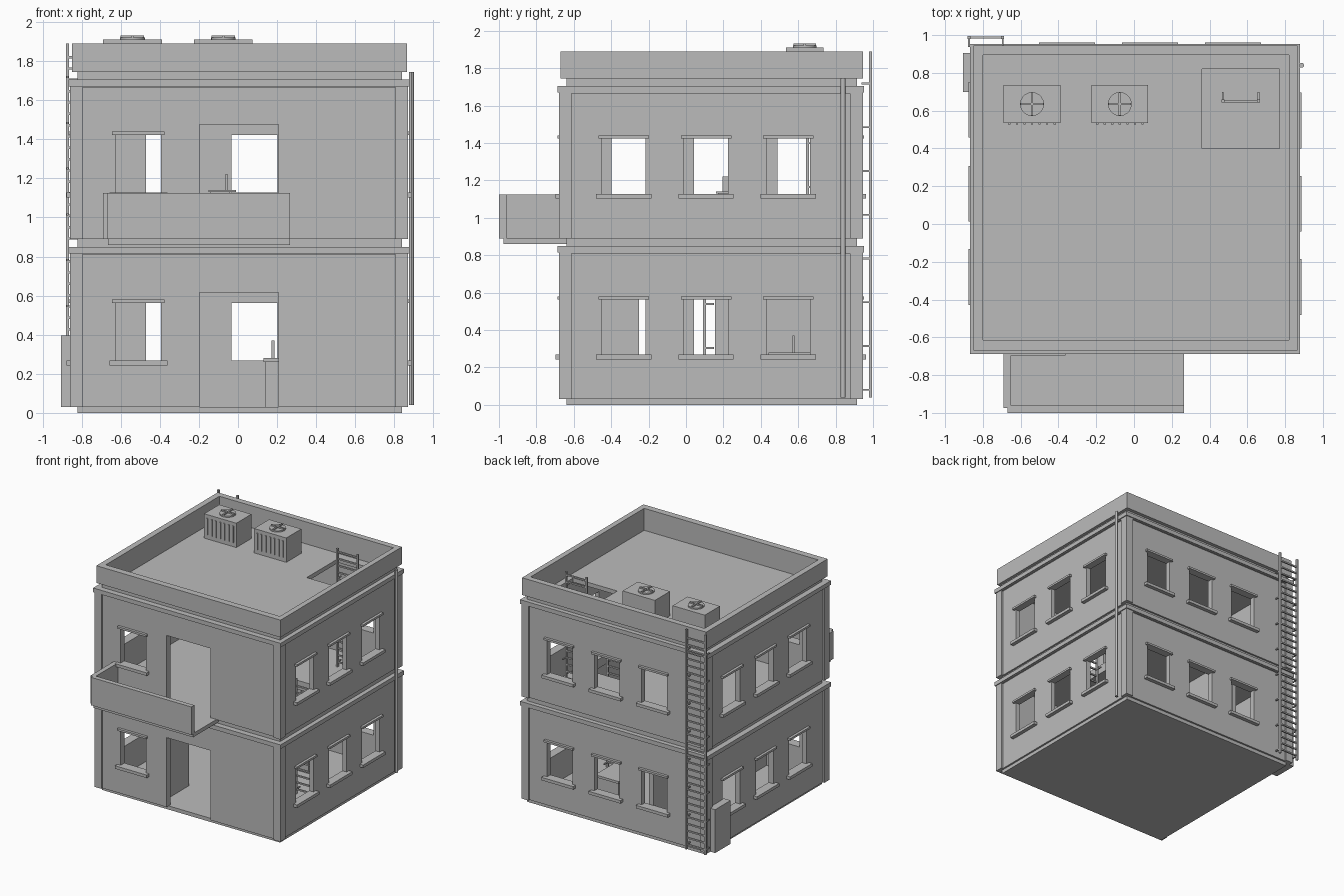
import bpy, bmesh, math
from mathutils import Vector

cube = bpy.data.objects.get("Cube")
if cube:
    bpy.data.objects.remove(cube, do_unlink=True)

grey = bpy.data.materials.new("concrete_grey")
grey.use_nodes = True
COLOUR = (0.5, 0.5, 0.5, 1)
grey.diffuse_color = COLOUR
grey.node_tree.nodes["Principled BSDF"].inputs["Base Color"].default_value = COLOUR


def boxes(name, items):
    """One object from boxes given as (x0, x1, y0, y1, z0, z1)."""
    bm = bmesh.new()
    for x0, x1, y0, y1, z0, z1 in items:
        verts = bmesh.ops.create_cube(bm, size=1)["verts"]
        size = Vector((x1 - x0, y1 - y0, z1 - z0))
        mid = Vector((x0 + x1, y0 + y1, z0 + z1)) / 2
        for v in verts:
            v.co = Vector(a * b for a, b in zip(v.co, size)) + mid
    mesh = bpy.data.meshes.new(name)
    bm.to_mesh(mesh)
    bm.free()
    mesh.materials.append(grey)
    obj = bpy.data.objects.new(name, mesh)
    bpy.context.collection.objects.link(obj)
    return obj


def cut(obj, items):
    """Subtract a set of separate boxes from an object."""
    cutter = boxes("cutter", items)
    cutter.hide_render = True
    mod = obj.modifiers.new("cut", "BOOLEAN")
    mod.operation, mod.solver, mod.object = "DIFFERENCE", "EXACT", cutter
    bpy.context.view_layer.update()
    done = bpy.data.meshes.new_from_object(obj.evaluated_get(bpy.context.evaluated_depsgraph_get()))
    obj.modifiers.clear()
    obj.data = done
    bpy.data.objects.remove(cutter, do_unlink=True)


def cylinder(name, r, depth, loc, sides=12):
    bpy.ops.mesh.primitive_cylinder_add(vertices=sides, radius=r, depth=depth, location=loc)
    obj = bpy.context.object
    obj.name = name
    obj.data.materials.append(grey)
    bpy.ops.object.shade_smooth_by_angle()
    return obj


def ladder(name, xa, xb, y, z0, z1):
    """Two rails, closely spaced rungs and short wall brackets."""
    t = 0.008
    parts = [(x - t, x + t, y - t, y + t, z0, z1) for x in (xa, xb)]
    z = z0 + 0.04
    while z < z1 - 0.02:
        parts.append((xa, xb, y - 0.006, y + 0.006, z - 0.006, z + 0.006))
        z += 0.058
    side = -1 if y > 0.9 else 1
    z = z0 + 0.04
    while z < z1 - 0.05:
        near, far = sorted((y, y + side * 0.05))
        parts += [(x - 0.005, x + 0.005, near, far, z - 0.005, z + 0.005) for x in (xa, xb)]
        z += 0.234
    boxes(name, parts)


# Outer and inner faces of the walls
X0, X1, Y0, Y1 = -0.86, 0.87, -0.68, 0.945
IN = (-0.80, 0.815, -0.615, 0.885)
REC = 0.015
HATCH_X = (0.36, 0.77)

# Window centres for each side, as (side, centre along the wall)
windows = [("front", -0.51)]
windows += [("back", c) for c in (-0.355, 0.085, 0.525)]
windows += [("right", c) for c in (-0.333, 0.107, 0.547)]
windows += [("left", c) for c in (-0.28, 0.16, 0.605)]


def on_wall(side, c, half, out, depth, z0, z1):
    """Box on a wall: out is the reach past the panel, depth the reach inwards."""
    if side == "front":
        return (c - half, c + half, Y0 + REC - out, Y0 + REC + depth, z0, z1)
    if side == "back":
        return (c - half, c + half, Y1 - REC - depth, Y1 - REC + out, z0, z1)
    if side == "right":
        return (X1 - REC - depth, X1 - REC + out, c - half, c + half, z0, z1)
    return (X0 + REC - out, X0 + REC + depth, c - half, c + half, z0, z1)


def storey(name, z0, z1, hatch_y):
    walls = boxes(name + "_walls", [(X0, X1, Y0, Y1, z0, z1)])
    # Sunken panels between the corner pilasters
    zc, xm, ym = z1 - 0.04, (X0 + X1) / 2, (Y0 + Y1) / 2
    hx, hy = 0.80, 0.745
    cut(walls, [on_wall("front", xm, hx, 0.1, 0, z0 - 0.05, zc),
                on_wall("back", xm, hx, 0.1, 0, z0 - 0.05, zc),
                on_wall("right", ym, hy, 0.1, 0, z0 - 0.05, zc),
                on_wall("left", ym, hy, 0.1, 0, z0 - 0.05, zc)])
    # Hollow interior, then windows and doorway
    cut(walls, [IN + (z0 - 0.05, z1 + 0.05)])
    w0, w1 = z0 + 0.238, z0 + 0.533
    holes = [on_wall(s, c, 0.117, 0.1, 0.12, w0, w1) for s, c in windows]
    holes.append(on_wall("front", 0.005, 0.203, 0.1, 0.12, z0 - 0.02, z0 + 0.585))
    cut(walls, holes)
    # Ledge around the top, doubling as the ceiling slab
    e = 0.008
    ledge = boxes(name + "_ledge", [(X0 - e, X1 + e, Y0 - e, Y1 + e, z1 - 0.035, z1)])
    cut(ledge, [HATCH_X + hatch_y + (z1 - 0.1, z1 + 0.1)])
    boxes(name + "_sills", [on_wall(s, c, 0.148, 0.032, 0.03, w0 - 0.025, w0) for s, c in windows])
    boxes(name + "_lintels", [on_wall(s, c, 0.135, 0.022, 0.02, w1, w1 + 0.017) for s, c in windows])


boxes("plinth", [(-0.82, 0.84, -0.64, 0.915, 0, 0.031)])
storey("lower", 0.03, 0.85, (-0.15, 0.27))
storey("upper", 0.89, 1.705, (0.40, 0.82))

# Recessed band between the storeys, and under the parapet
NECK = (-0.82, 0.84, -0.64, 0.915)
band = boxes("middle_floor", [NECK + (0.849, 0.891)])
cut(band, [HATCH_X + (-0.15, 0.27, 0.8, 0.95)])
neck = boxes("roof_neck", [NECK + (1.704, 1.75)])
cut(neck, [(-0.80, 0.82, -0.615, 0.895, 1.6, 1.8)])
parapet = boxes("parapet", [(-0.85, 0.865, -0.67, 0.945, 1.745, 1.89)])
cut(parapet, [(-0.80, 0.82, -0.615, 0.895, 1.6, 2.0)])

# Balcony, open at one end
boxes("balcony_floor", [(-0.665, 0.265, -0.975, -0.63, 0.86, 0.892)])
boxes("balcony_front_wall", [(-0.67, 0.265, -1.0, -0.96, 0.89, 1.125)])
boxes("balcony_side_wall", [(-0.69, -0.65, -0.975, -0.665, 0.89, 1.125)])

# Rooftop cooling units with fan and slatted front
for i, x in enumerate((-0.54, -0.075)):
    n = f"cooling_unit_{i + 1}"
    boxes(n, [(x - 0.15, x + 0.15, 0.535, 0.735, 1.70, 1.91)])
    boxes(n + "_slats", [(x + k * 0.04 - 0.006, x + k * 0.04 + 0.006, 0.528, 0.54, 1.74, 1.88)
                         for k in range(-3, 4)])
    cylinder(n + "_fan", 0.063, 0.014, (x, 0.635, 1.914), 20)
    boxes(n + "_fan_cross", [(x - 0.06, x + 0.06, 0.629, 0.641, 1.91, 1.932),
                             (x - 0.006, x + 0.006, 0.575, 0.695, 1.91, 1.931)])

# Ladders, drainpipe and meter box
ladder("outside_ladder", -0.873, -0.695, 0.987, 0.04, 1.89)
ladder("lower_inside_ladder", 0.47, 0.66, 0.10, 0.03, 1.0)
ladder("upper_inside_ladder", 0.47, 0.66, 0.65, 0.89, 1.885)
cylinder("drainpipe", 0.013, 1.705, (0.887, 0.84, 0.8925))
boxes("meter_box", [(-0.905, -0.84, 0.70, 0.905, 0.03, 0.395)])

# Interior partition with a doorway, and simple furniture
boxes("partition", [(-0.32, -0.28, -0.62, -0.25, 0.03, 0.82),
                    (-0.32, -0.28, 0.155, 0.89, 0.03, 0.82),
                    (-0.32, -0.28, -0.25, 0.155, 0.615, 0.82)])
boxes("lower_counter", [(0.14, 0.34, 0.45, 0.70, 0.03, 0.26), (0.13, 0.35, 0.44, 0.71, 0.26, 0.28),
                        (0.172, 0.188, 0.57, 0.58, 0.28, 0.37)])
boxes("upper_counter", [(-0.14, -0.04, 0.17, 0.24, 0.89, 1.13), (-0.15, -0.01, 0.16, 0.24, 1.13, 1.14),
                        (-0.066, -0.05, 0.195, 0.23, 1.14, 1.22)])
